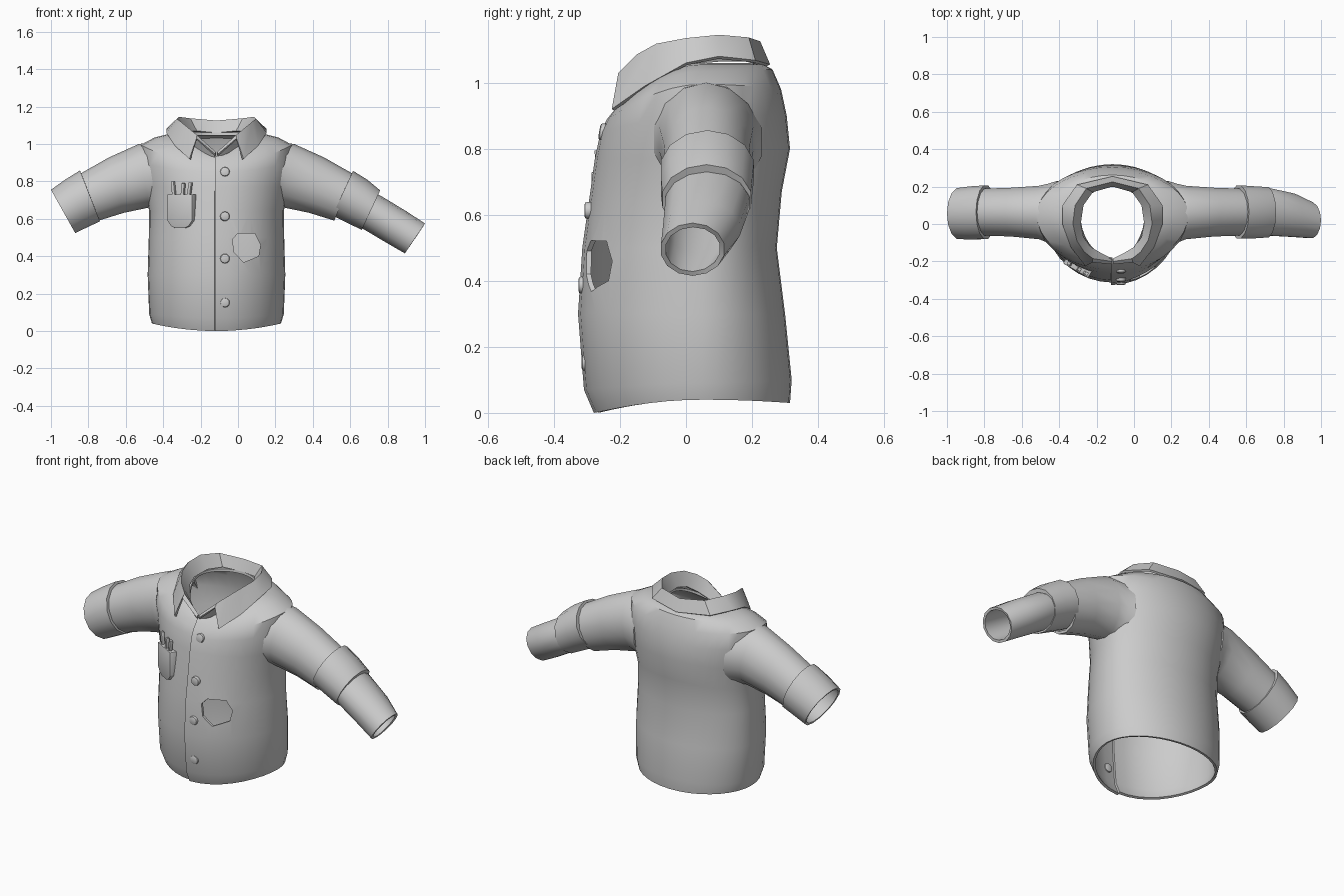
import bpy, bmesh, math
from mathutils import Vector

if "Cube" in bpy.data.objects:
    bpy.data.objects.remove(bpy.data.objects["Cube"])

CX = -0.115  # centre line of the garment
cloth = bpy.data.materials.new("light_grey_cloth")
cloth.diffuse_color = (0.6, 0.6, 0.6, 1)
cloth.use_nodes = True
cloth.node_tree.nodes["Principled BSDF"].inputs["Base Color"].default_value = cloth.diffuse_color


def make(name, verts, faces):
    me = bpy.data.meshes.new(name)
    me.from_pydata(verts, [], faces)
    me.materials.append(cloth)
    ob = bpy.data.objects.new(name, me)
    bpy.context.collection.objects.link(ob)
    return ob


def loft(name, rings, closed=True, flip=False):
    n = len(rings[0])
    faces = []
    for i in range(len(rings) - 1):
        for j in range(n if closed else n - 1):
            k = (j + 1) % n
            f = (i * n + j, i * n + k, (i + 1) * n + k, (i + 1) * n + j)
            faces.append(f[::-1] if flip else f)
    return make(name, [v for r in rings for v in r], faces)


def prism(name, outline, y0, y1):
    # outline of (x, z) points extruded along y
    n = len(outline)
    verts = [(x, y, z) for y in (y0, y1) for x, z in outline]
    faces = [tuple(range(n)), tuple(range(2 * n - 1, n - 1, -1))]
    faces += [(i, i + n, (i + 1) % n + n, (i + 1) % n) for i in range(n)]
    ob = make(name, verts, faces)
    bm = bmesh.new()
    bm.from_mesh(ob.data)
    bmesh.ops.recalc_face_normals(bm, faces=bm.faces)
    bm.to_mesh(ob.data)
    bm.free()
    return ob


def finish(ob, thick=0, cutter=None, bevel=0, angle=35):
    bpy.ops.object.select_all(action='DESELECT')
    ob.select_set(True)
    bpy.context.view_layer.objects.active = ob
    if thick:
        m = ob.modifiers.new("thickness", 'SOLIDIFY')
        m.thickness, m.offset = thick, -1
    if bevel:
        m = ob.modifiers.new("bevel", 'BEVEL')
        m.width, m.segments, m.limit_method = bevel, 2, 'ANGLE'
    if cutter:
        m = ob.modifiers.new("hole", 'BOOLEAN')
        m.object, m.operation, m.solver = cutter, 'DIFFERENCE', 'EXACT'
    for m in list(ob.modifiers):
        bpy.ops.object.modifier_apply(modifier=m.name)
    bpy.ops.object.shade_smooth_by_angle(angle=math.radians(angle))


# Torso: half width, front y, back y, then height at front, side, back
YC = 0.05
body = [
    (.345, -.265, .315, 0, .04, .03), (.36, -.295, .32, .07, .09, .10),
    (.368, -.313, .30, .30, .30, .30), (.362, -.30, .275, .50, .50, .50),
    (.36, -.28, .29, .64, .64, .67), (.385, -.262, .315, .77, .77, .80),
    (.41, -.245, .305, .85, .90, .90), (.405, -.225, .288, .89, .995, .98),
    (.33, -.205, .262, .915, 1.035, 1.04), (.25, -.195, .235, .93, 1.055, 1.055),
    (.172, -.185, .20, .935, 1.06, 1.06)]
N = 36
rings = []
for a, yf, yb, zf, zs, zb in body:
    ring = []
    for j in range(N + 1):
        t = -math.pi / 2 + 2 * math.pi * j / N
        c, s = math.cos(t), math.sin(t)
        y = YC + (s * (yb - YC) if s > 0 else s * (YC - yf))
        y -= .014 * max(0, 1 - j / 6)  # overlapping front panel
        z = zs + ((zb if s > 0 else zf) - zs) * s * s
        ring.append((CX + a * c - (.008 if j == 0 else 0), y, z))
    rings.append(ring)
torso = loft("torso", rings, closed=False)

# Torn hole in the front
hole = prism("hole_cutter", [(-.03, .49), (0, .522), (.09, .52), (.12, .46),
                             (.11, .40), (.03, .367), (-.02, .42)], -.6, 0)
hole.hide_render = True
hole.hide_viewport = False
finish(torso, .014, hole)
bpy.data.objects.remove(hole)

# Collar: stand base, fold line, outer edge, from front to back
half = [
    ((.003, -.185, .92), (.004, -.20, .958), (.006, -.215, .945)),
    ((.07, -.15, .96), (.105, -.185, 1.048), (.107, -.205, 1.03)),
    ((.12, -.12, 1.0), (.15, -.15, 1.085), (.145, -.225, .92)),
    ((.155, -.07, 1.04), (.19, -.09, 1.118), (.222, -.125, .99)),
    ((.17, 0, 1.06), (.212, 0, 1.135), (.268, 0, 1.06)),
    ((.155, .10, 1.07), (.20, .10, 1.145), (.268, .10, 1.08)),
    ((.105, .17, 1.07), (.14, .19, 1.137), (.19, .21, 1.068)),
    ((0, .20, 1.06), (0, .225, 1.125), (0, .255, 1.055))]
cols = [[(CX + x, y, z) for x, y, z in c] for c in half]
cols += [[(CX - x, y, z) for x, y, z in c] for c in half[-2::-1]]
finish(loft("collar", [list(r) for r in zip(*cols)], closed=False, flip=True), .012)


# Sleeves: each ring is top (x, z), bottom (x, z), then front y and back y
def tube(name, data, right=False, thick=.015, n=14):
    rs = []
    for tx, tz, bx, bz, y0, y1 in data:
        top, bot = Vector((tx, 0, tz)), Vector((bx, 0, bz))
        mid, up, side = (top + bot) / 2, (top - bot) / 2, Vector((0, (y1 - y0) / 2, 0))
        mid.y = (y0 + y1) / 2
        rs.append([mid + up * math.cos(2 * math.pi * k / n)
                   + side * math.sin(2 * math.pi * k / n) for k in range(n)])
    finish(loft(name, rs, flip=right), thick)


upper = [(-.42, 1.0, -.40, .64, -.13, .235), (-.475, 1.005, -.43, .65, -.105, .22),
         (-.53, 1.0, -.475, .66, -.085, .208), (-.69, .928, -.61, .632, -.07, .197),
         (-.845, .84, -.745, .59, -.065, .192)]
tube("left_sleeve", upper)
tube("right_sleeve", [(2 * CX - a, b, 2 * CX - c, d, e, f)
                      for a, b, c, d, e, f in upper], True)
# Rolled cuffs
tube("left_cuff", [(-.835, .835, -.745, .605, -.06, .185),
                   (-.845, .858, -.738, .586, -.083, .21),
                   (-.92, .812, -.805, .555, -.087, .205),
                   (-1.0, .755, -.87, .523, -.083, .195)])
tube("right_cuff", [(.605, .835, .515, .64, -.06, .185),
                    (.615, .856, .505, .618, -.08, .21),
                    (.69, .81, .585, .578, -.08, .205),
                    (.76, .752, .662, .54, -.075, .20),
                    (.75, .73, .665, .56, -.06, .185)], True)
tube("right_forearm", [(.70, .755, .62, .575, -.06, .185),
                       (.765, .722, .667, .547, -.065, .195),
                       (.90, .64, .80, .468, -.072, .165),
                       (1.0, .575, .892, .415, -.078, .118)], True)

# Buttons down the placket
for i, (y, z) in enumerate([(-.247, .85), (-.292, .613), (-.310, .387), (-.300, .152)]):
    disc = [(.026 * math.cos(k * math.pi / 6), .026 * math.sin(k * math.pi / 6))
            for k in range(12)]
    b = prism("button_%d" % (i + 1), disc, -.016, .014)
    finish(b, bevel=.009)
    b.location = (-.07, y, z)
    b.rotation_euler.x = -.18 if i == 0 else 0

# Chest pocket, turned to follow the chest
turn = math.radians(-30)
pocket = prism("chest_pocket", [(-.078, .09), (.078, .09), (.078, -.05), (.055, -.08),
                                (.03, -.09), (-.03, -.09), (-.055, -.08), (-.078, -.05)],
               -.02, .03)
finish(pocket, bevel=.005)
pocket.location, pocket.rotation_euler.z = (-.302, -.232, .64), turn

# Pens in the pocket
for i, (x, top, lean) in enumerate([(-.04, .16, -.12), (.008, .15, .08), (.045, .155, .16)]):
    w = .009
    p = prism("pen_%d" % (i + 1), [(x - w, .06), (x + w, .06),
                                   (x + w + lean * .09, top), (x - w + lean * .09, top)],
              -.014, .004)
    finish(p, bevel=.003)
    p.location, p.rotation_euler.z = (-.302, -.232, .64), turn
